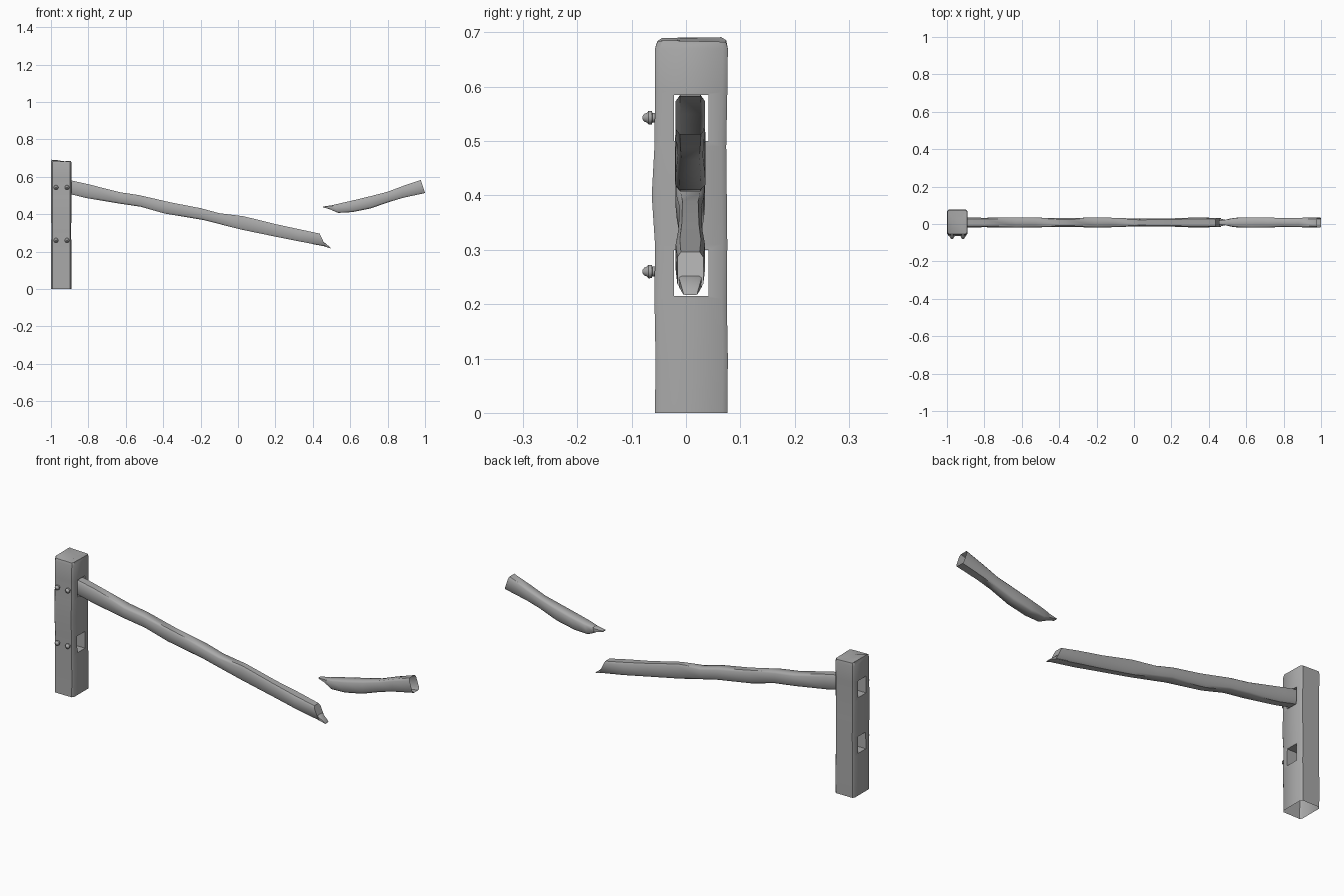
import bpy, bmesh, math, random
from mathutils import Vector

random.seed(4)
cube = bpy.data.objects.get("Cube")
if cube:
    bpy.data.objects.remove(cube, do_unlink=True)

gray = bpy.data.materials.new("weathered gray")
gray.use_nodes = True
gray.diffuse_color = (0.4, 0.4, 0.4, 1)
gray.node_tree.nodes["Principled BSDF"].inputs["Base Color"].default_value = (0.4, 0.4, 0.4, 1)


def corners(c):
    """Chamfered unit square, as (u, v) pairs from 0 to 1."""
    return [(c, 0), (1 - c, 0), (1, c), (1, 1 - c),
            (1 - c, 1), (c, 1), (0, 1 - c), (0, c)]


def loft(name, rings, cap_start=False, cap_end=False, angle=50):
    """Skin a row of equal rings, with optional caps."""
    bm = bmesh.new()
    rows = [[bm.verts.new(p) for p in ring] for ring in rings]
    n = len(rows[0])
    for a, b in zip(rows, rows[1:]):
        for i in range(n):
            j = (i + 1) % n
            bm.faces.new((a[i], a[j], b[j], b[i]))
    if cap_start:
        bm.faces.new(rows[0][::-1])
    if cap_end:
        bm.faces.new(rows[-1])
    bmesh.ops.recalc_face_normals(bm, faces=bm.faces)
    # Open tubes: make sure the skin faces outward
    if bm.calc_volume(signed=True) < 0:
        bmesh.ops.reverse_faces(bm, faces=bm.faces)
    mesh = bpy.data.meshes.new(name)
    bm.to_mesh(mesh)
    bm.free()
    mesh.materials.append(gray)
    obj = bpy.data.objects.new(name, mesh)
    bpy.context.collection.objects.link(obj)
    smooth(obj, angle)
    return obj


def smooth(obj, angle):
    bpy.ops.object.select_all(action="DESELECT")
    obj.select_set(True)
    bpy.context.view_layer.objects.active = obj
    bpy.ops.object.shade_smooth_by_angle(angle=math.radians(angle))


def beam(name, stations, cap_start=False, cap_end=False, chamfer=0.14):
    """Rail from stations: top x, top z, bottom x, bottom z, half width."""
    rings = []
    for xt, zt, xb, zb, w in stations:
        rings.append([Vector((xb + (xt - xb) * v, 0.008 + w * (2 * u - 1), zb + (zt - zb) * v))
                      for u, v in corners(chamfer)])
    return loft(name, rings, cap_start, cap_end)


# Post: slightly uneven square timber
post_rings = []
for z, front, back, side in [(0, -.057, .076, .054), (.1, -.056, .077, .055), (.21, -.058, .075, .054),
                             (.31, -.057, .076, .053), (.4, -.063, .075, .054), (.49, -.058, .074, .055),
                             (.59, -.057, .076, .054), (.67, -.057, .077, .055), (.688, -.053, .074, .052)]:
    post_rings.append([Vector((-.945 + side * (2 * u - 1), front + (back - front) * v, z))
                       for u, v in corners(.07)])
# Rough sawn top: ragged rim around a slightly sunken middle
for p in post_rings[-1]:
    p.z += random.uniform(-.007, .004)
centre = Vector((-.945, .01, .684))
post_rings.append([centre + (p - centre) * .45 + Vector((0, 0, random.uniform(-.003, .003)))
                   for p in post_rings[-1]])
post = loft("post", post_rings, True, True)

# Mortise slots right through the post
for z in (.2575, .5425):
    slot = loft("slot_cutter", [[Vector((x, -.022 + .063 * u, z - .0425 + .085 * v))
                                 for u, v in ((0, 0), (1, 0), (1, 1), (0, 1))] for x in (-1.1, -.8)],
                True, True)
    slot.hide_render = True
    cut = post.modifiers.new("slot", "BOOLEAN")
    cut.operation, cut.solver, cut.object = "DIFFERENCE", "EXACT", slot
    bpy.context.view_layer.objects.active = post
    bpy.ops.object.modifier_apply(modifier=cut.name)
    bpy.data.objects.remove(slot, do_unlink=True)

# The underside of the post is open
bm = bmesh.new()
bm.from_mesh(post.data)
base = [f for f in bm.faces if f.calc_center_median().z < .001]
bmesh.ops.delete(bm, geom=base, context="FACES")
bm.to_mesh(post.data)
bm.free()
smooth(post, 40)

# Long rail sloping down from the upper slot to the break
beam("long_rail", [
    (-.935, .585, -.935, .512, .026), (-.88, .578, -.88, .503, .027), (-.8, .56, -.81, .486, .025),
    (-.63, .517, -.63, .456, .028), (-.53, .502, -.52, .440, .026), (-.36, .463, -.39, .403, .023),
    (-.2, .432, -.19, .370, .027), (-.1, .405, -.11, .350, .025), (.03, .389, .02, .317, .020),
    (.2, .347, .2, .280, .022), (.33, .319, .33, .254, .027), (.437, .296, .468, .228, .024)],
    cap_end=True)
beam("long_rail_splinter", [(.40, .262, .40, .240, .022), (.458, .252, .46, .2285, .021),
                            (.494, .222, .495, .217, .013)], True, True)

# Short broken rail piece, open at the far end
beam("short_rail", [
    (.508, .449, .500, .422, .018), (.55, .459, .535, .407, .025), (.63, .477, .61, .411, .028),
    (.72, .499, .71, .431, .027), (.80, .520, .81, .466, .023), (.88, .550, .88, .487, .025),
    (.977, .583, 1.0, .513, .027)], cap_start=True)
beam("short_rail_splinter", [(.455, .441, .455, .437, .010), (.505, .448, .508, .421, .017),
                             (.56, .452, .56, .425, .018)], True, True)

# Bolts: shank, hexagonal head and domed tip
for x in (-.973, -.914):
    for z in (.543, .26):
        rings = [[Vector((x + r * math.cos(k * math.tau / 12), y, z + r * math.sin(k * math.tau / 12)))
                  for k in range(12)]
                 for y, r in [(-.05, .009), (-.062, .009), (-.063, .012), (-.069, .0125),
                              (-.072, .009), (-.077, .007), (-.08, .003)]]
        loft("bolt", rings, True, True, 35)
